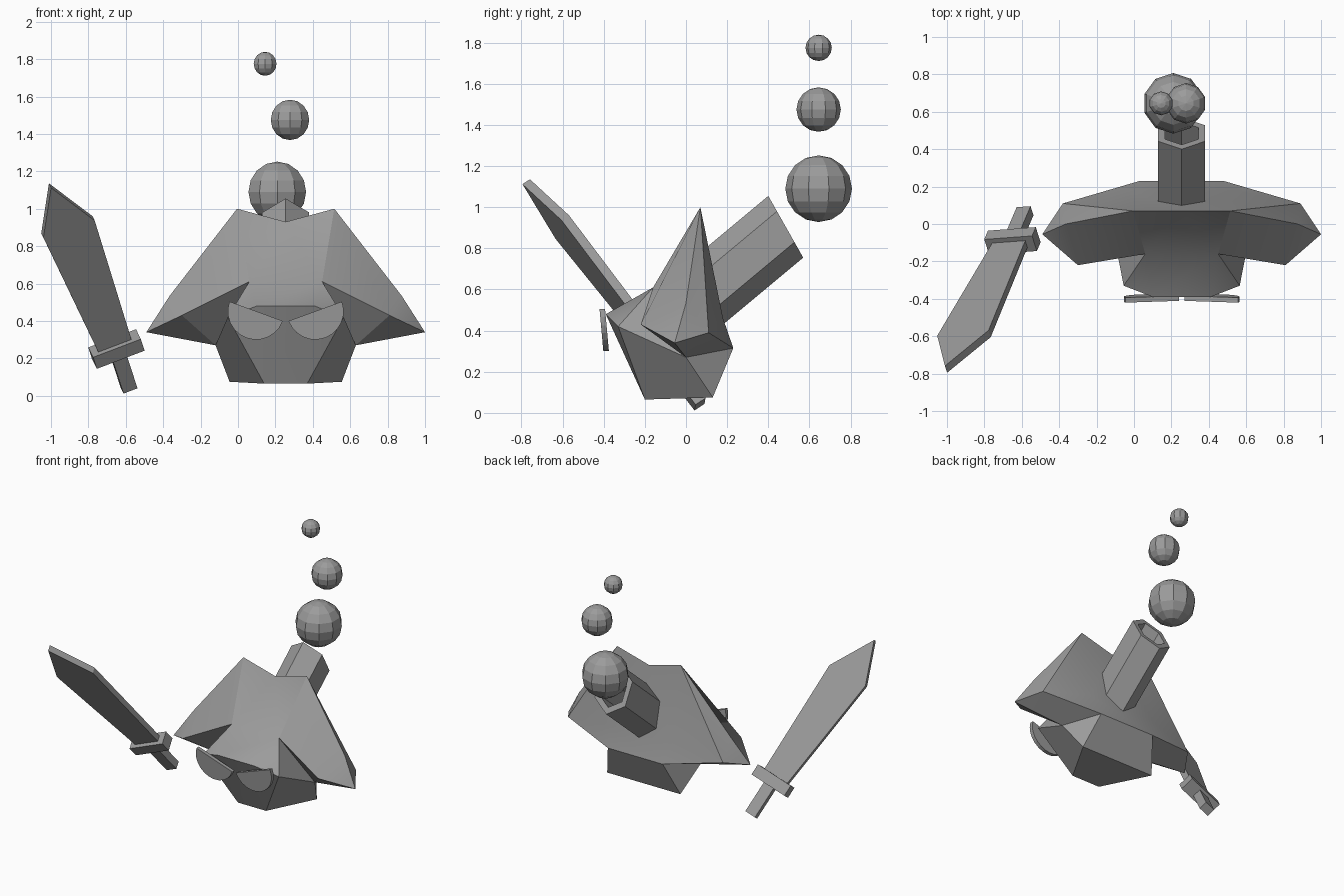
import bpy, bmesh, math
from mathutils import Vector

if "Cube" in bpy.data.objects:
    bpy.data.objects.remove(bpy.data.objects["Cube"])

CX = 0.255  # symmetry line of the head

grey = bpy.data.materials.new("mid_grey")
grey.diffuse_color = (0.33, 0.33, 0.33, 1)
grey.use_nodes = True
grey.node_tree.nodes["Principled BSDF"].inputs["Base Color"].default_value = grey.diffuse_color


def build(name, verts, faces, angle=None):
    """Make a mesh object, fix its normals and give it the grey material."""
    mesh = bpy.data.meshes.new(name)
    mesh.from_pydata([tuple(v) for v in verts], [], faces)
    bm = bmesh.new()
    bm.from_mesh(mesh)
    bmesh.ops.recalc_face_normals(bm, faces=bm.faces)
    bm.to_mesh(mesh)
    bm.free()
    mesh.materials.append(grey)
    ob = bpy.data.objects.new(name, mesh)
    bpy.context.collection.objects.link(ob)
    if angle:
        bpy.ops.object.select_all(action='DESELECT')
        ob.select_set(True)
        bpy.context.view_layer.objects.active = ob
        bpy.ops.object.shade_smooth_by_angle(angle=math.radians(angle))
    return ob


def prism(name, lower, upper):
    """Close two matching outlines into a solid."""
    n = len(lower)
    faces = [list(range(n)), list(range(n, 2 * n))]
    faces += [[i, (i + 1) % n, n + (i + 1) % n, n + i] for i in range(n)]
    return build(name, list(lower) + list(upper), faces)


# Head with two-peaked hat: capitals are one side, small letters the mirrored side
pts = {
    'M': (0, 0.07, 0.93),          # middle of hat ridge
    'P': (0.26, 0.07, 1.0),        # peak
    'C': (0.62, 0.0, 0.535),       # brim corner, top
    'T': (0.745, -0.055, 0.34),    # brim tip
    'B': (0.555, -0.22, 0.43),     # brim corner, front
    'D': (0.635, 0.11, 0.39),      # brim corner, back
    'E': (0.375, 0.0, 0.27),       # widest point of head
    'F': (0.195, -0.16, 0.61),     # brim notch
    'G': (0.155, -0.39, 0.48),     # brow
    'J': (0.31, -0.33, 0.42),      # cheek
    'H': (0.115, -0.20, 0.065),    # chin
    'L': (0.30, 0.13, 0.075),      # base, back
    'N': (0.225, 0.23, 0.315),     # back of head
    'Q': (0.275, 0.18, 0.46),      # back of hat
}
for k in list(pts):
    if k != 'M':
        x, y, z = pts[k]
        pts[k.lower()] = (-x, y, z)
keys = list(pts)
half = "MPF PCBF CTB CDT PDC PQD MPQ TDE TEB BEF DQN DNE NLE ELH EHJ FEJ FJG GJH".split()
span = "MFf MQq FGgf GHhg HLlh NnlL QqnN".split()
mirrored = [''.join(c if c == 'M' else c.lower() for c in f) for f in half]
build("head_and_hat", [(CX + pts[k][0], pts[k][1], pts[k][2]) for k in keys],
      [[keys.index(c) for c in f] for f in half + mirrored + span], 30)

# Hollow six-sided chimney leaning backwards
mouth = Vector((CX, 0.485, 0.905))
axis = Vector((0, 0.36, 0.30))
up = Vector((0, -0.085, 0.15))


def hexagon(scale, along):
    ring = []
    for i in range(6):
        a = math.radians(60 * i)
        side = Vector((0.145 * math.sin(a), 0, 0))
        ring.append(mouth + axis * along + (side + up * math.cos(a)) * scale)
    return ring


rings = [hexagon(1, -1.1), hexagon(1, 0), hexagon(0.72, 0), hexagon(0.72, -0.75)]
faces = [list(range(6)), list(range(18, 24))]
for r in range(3):
    faces += [[r * 6 + i, r * 6 + (i + 1) % 6, r * 6 + 6 + (i + 1) % 6, r * 6 + 6 + i]
              for i in range(6)]
build("chimney", sum(rings, []), faces)

# Smoke balls
for name, x, z, r in (("smoke_large", 0.21, 1.09, 0.162),
                      ("smoke_medium", 0.278, 1.475, 0.108),
                      ("smoke_small", 0.145, 1.775, 0.064)):
    bpy.ops.mesh.primitive_uv_sphere_add(segments=10, ring_count=8, radius=r,
                                         location=(x, 0.645, z))
    bpy.context.object.name = name
    bpy.context.object.data.materials.append(grey)

# Half-disc eyes with an angry tilt
for name, s in (("left_eye", -1), ("right_eye", 1)):
    outline = []
    for i in range(13):
        a = math.pi + math.pi * i / 12 + math.radians(20) * s
        outline.append((CX + s * 0.158 + 0.152 * math.cos(a), 0.452 + 0.152 * math.sin(a)))
    # the plate leans forward slightly towards its top
    prism(name, [(x, -0.375 - 0.09 * (z - 0.3), z) for x, z in outline],
          [(x, -0.402 - 0.09 * (z - 0.3), z) for x, z in outline])

# Sword, laid out in its own frame: across the blade, along it, through it
guard = Vector((-0.65, -0.09, 0.25))
along = Vector((-0.25, -0.585, 0.77)).normalized()
across = Vector((0.94, 0.1, 0.31))
across = (across - along * across.dot(along)).normalized()
through = along.cross(across)


def sword_part(name, outline, thick):
    sides = [[guard + across * u + along * v + through * s * thick / 2
              for u, v in outline] for s in (-1, 1)]
    prism(name, *sides)


sword_part("sword_blade", [(-0.095, 0), (0.09, 0), (0.10, 0.86), (-0.068, 1.165),
                           (-0.19, 0.875)], 0.045)
sword_part("sword_guard", [(-0.137, -0.04), (0.137, -0.04), (0.137, 0.04),
                           (-0.137, 0.04)], 0.10)
sword_part("sword_grip", [(-0.04, -0.27), (0.04, -0.27), (0.04, 0), (-0.04, 0)], 0.06)
